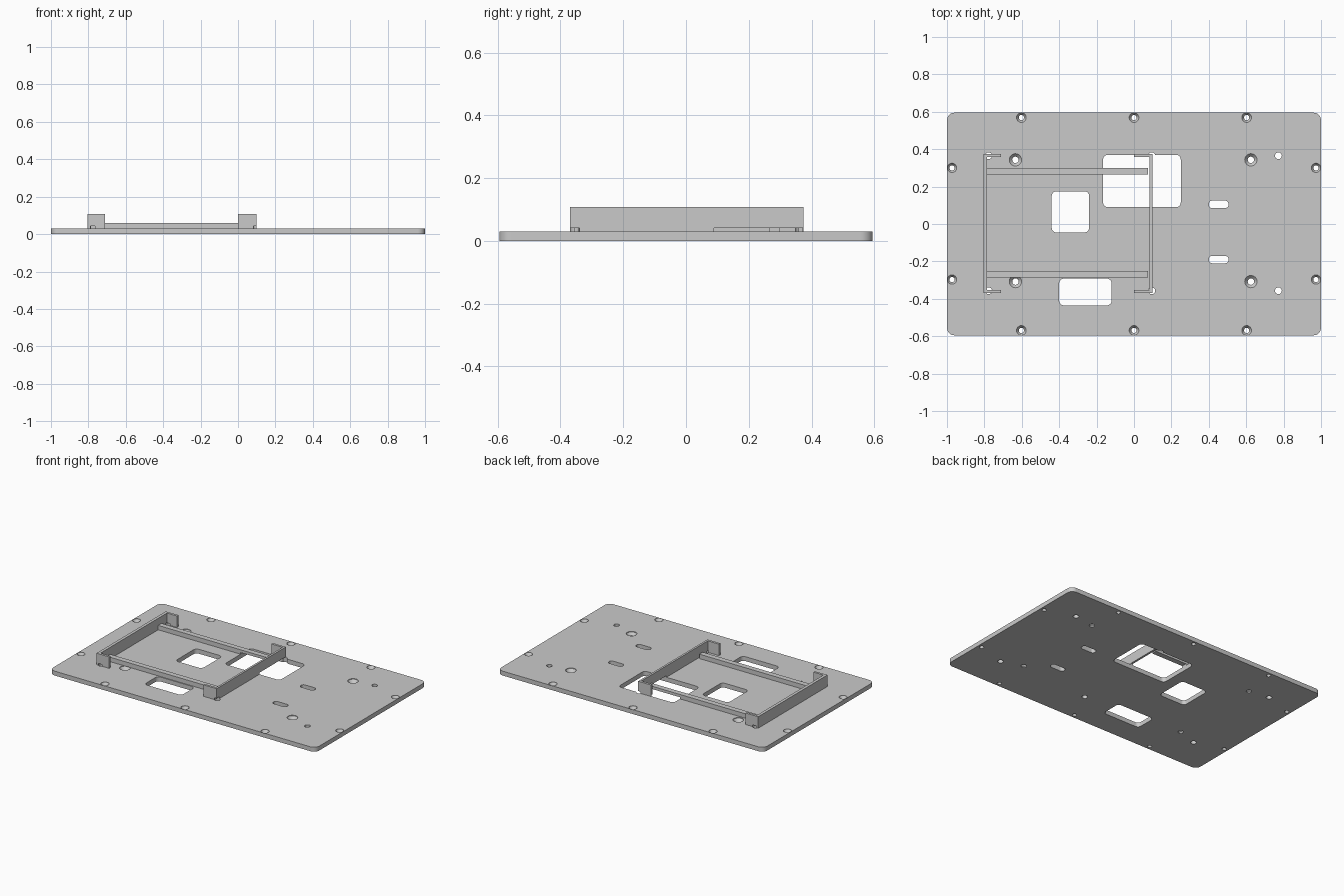
import bpy, bmesh, math

if "Cube" in bpy.data.objects:
    bpy.data.objects.remove(bpy.data.objects["Cube"])

grey = bpy.data.materials.new("plain grey")
grey.use_nodes = True
colour = (0.59, 0.59, 0.59, 1)
grey.diffuse_color = colour
grey.node_tree.nodes["Principled BSDF"].inputs["Base Color"].default_value = colour

TOP = 0.03       # upper face of the plate
CLEAR = 0.041    # height to which openings are cleared
SIDES = 32


def rounded(x0, x1, y0, y1, r, steps=8):
    """Outline of a rectangle with rounded corners."""
    pts = []
    corners = [(x1 - r, y1 - r), (x0 + r, y1 - r), (x0 + r, y0 + r), (x1 - r, y0 + r)]
    for q, (cx, cy) in enumerate(corners):
        for i in range(steps + 1):
            a = (q + i / steps) * math.pi / 2
            pts.append((cx + r * math.cos(a), cy + r * math.sin(a)))
    return pts


def circle(x, y, r):
    return [(x + r * math.cos(2 * math.pi * i / SIDES),
             y + r * math.sin(2 * math.pi * i / SIDES)) for i in range(SIDES)]


def loft(bm, sections):
    """Closed solid through stacked (outline, height) sections."""
    rings = [[bm.verts.new((x, y, z)) for x, y in pts] for pts, z in sections]
    n = len(rings[0])
    for a, b in zip(rings, rings[1:]):
        for i in range(n):
            j = (i + 1) % n
            bm.faces.new((a[i], a[j], b[j], b[i]))
    bm.faces.new(rings[0][::-1])
    bm.faces.new(rings[-1])


def make(name, solids):
    bm = bmesh.new()
    for sections in solids:
        loft(bm, sections)
    bmesh.ops.recalc_face_normals(bm, faces=bm.faces)
    mesh = bpy.data.meshes.new(name)
    bm.to_mesh(mesh)
    bm.free()
    ob = bpy.data.objects.new(name, mesh)
    bpy.context.collection.objects.link(ob)
    mesh.materials.append(grey)
    return ob


def prism(pts, z0, z1):
    return [(pts, z0), (pts, z1)]


def cut(ob, cutter):
    mod = ob.modifiers.new("openings", 'BOOLEAN')
    mod.operation = 'DIFFERENCE'
    mod.solver = 'EXACT'
    mod.object = cutter
    bpy.context.view_layer.objects.active = ob
    bpy.ops.object.modifier_apply(modifier=mod.name)


# Windows and slots that also clear the underside of the frame
windows = [
    rounded(-0.165, 0.25, 0.09, 0.37, 0.025),
    rounded(-0.44, -0.24, -0.045, 0.175, 0.025),
    rounded(-0.40, -0.12, -0.435, -0.292, 0.025),
    rounded(0.40, 0.505, 0.085, 0.125, 0.018),
    rounded(0.40, 0.505, -0.21, -0.17, 0.018),
]
window_cutter = make("window_cutter", [prism(p, -0.02, CLEAR) for p in windows])

# Small pin holes, kept apart because one overlaps a window
pins = [circle(x, y, 0.018) for x in (-0.777, 0.095, 0.772) for y in (0.365, -0.357)]
pin_cutter = make("pin_cutter", [prism(p, -0.03, CLEAR + 0.001) for p in pins])


# Countersunk screw holes in the plate
def countersink(x, y, wide, narrow):
    return [(circle(x, y, narrow), -0.02), (circle(x, y, narrow), 0.008),
            (circle(x, y, wide), TOP - 0.004), (circle(x, y, wide), TOP + 0.01)]


screws = [countersink(x, s * 0.569, 0.026, 0.014) for x in (-0.602, 0, 0.602) for s in (-1, 1)]
screws += [countersink(s * 0.973, y, 0.025, 0.014) for s in (-1, 1) for y in (0.3, -0.297)]
screws += [countersink(x, y, 0.033, 0.017) for x in (-0.634, 0.625) for y in (0.343, -0.308)]
screw_cutter = make("screw_cutter", screws)

# Base plate
plate = make("base_plate", [prism(rounded(-1, 1, -0.595, 0.595, 0.04), 0, TOP)])


# End walls with short lips at both ends, lips reaching from outer face to tip
def channel(back, inner, tip):
    lo, hi, t = -0.37, 0.374, 0.016
    return [(back, lo), (tip, lo), (tip, lo + t), (inner, lo + t),
            (inner, hi - t), (tip, hi - t), (tip, hi), (back, hi)]


right_wall = make("right_end_wall", [prism(channel(-0.805, -0.785, -0.71), TOP, 0.108)])
left_wall = make("left_end_wall", [prism(channel(0.098, 0.084, 0.0), TOP, 0.108)])

# Low support rails
parts = [plate, right_wall, left_wall]
for name, y in (("back_rail", 0.282), ("front_rail", -0.268)):
    pts = [(-0.785, y - 0.018), (0.075, y - 0.018), (0.075, y + 0.018), (-0.785, y + 0.018)]
    parts.append(make(name, [prism(pts, TOP, 0.06)]))

for part in parts:
    cut(part, window_cutter)
    cut(part, pin_cutter)
cut(plate, screw_cutter)
for helper in (window_cutter, pin_cutter, screw_cutter):
    bpy.data.objects.remove(helper)

# Smooth round edges, keep corners sharp
for ob in bpy.context.selected_objects:
    ob.select_set(False)
for part in parts:
    part.select_set(True)
bpy.context.view_layer.objects.active = plate
bpy.ops.object.shade_smooth_by_angle(angle=math.radians(30))
